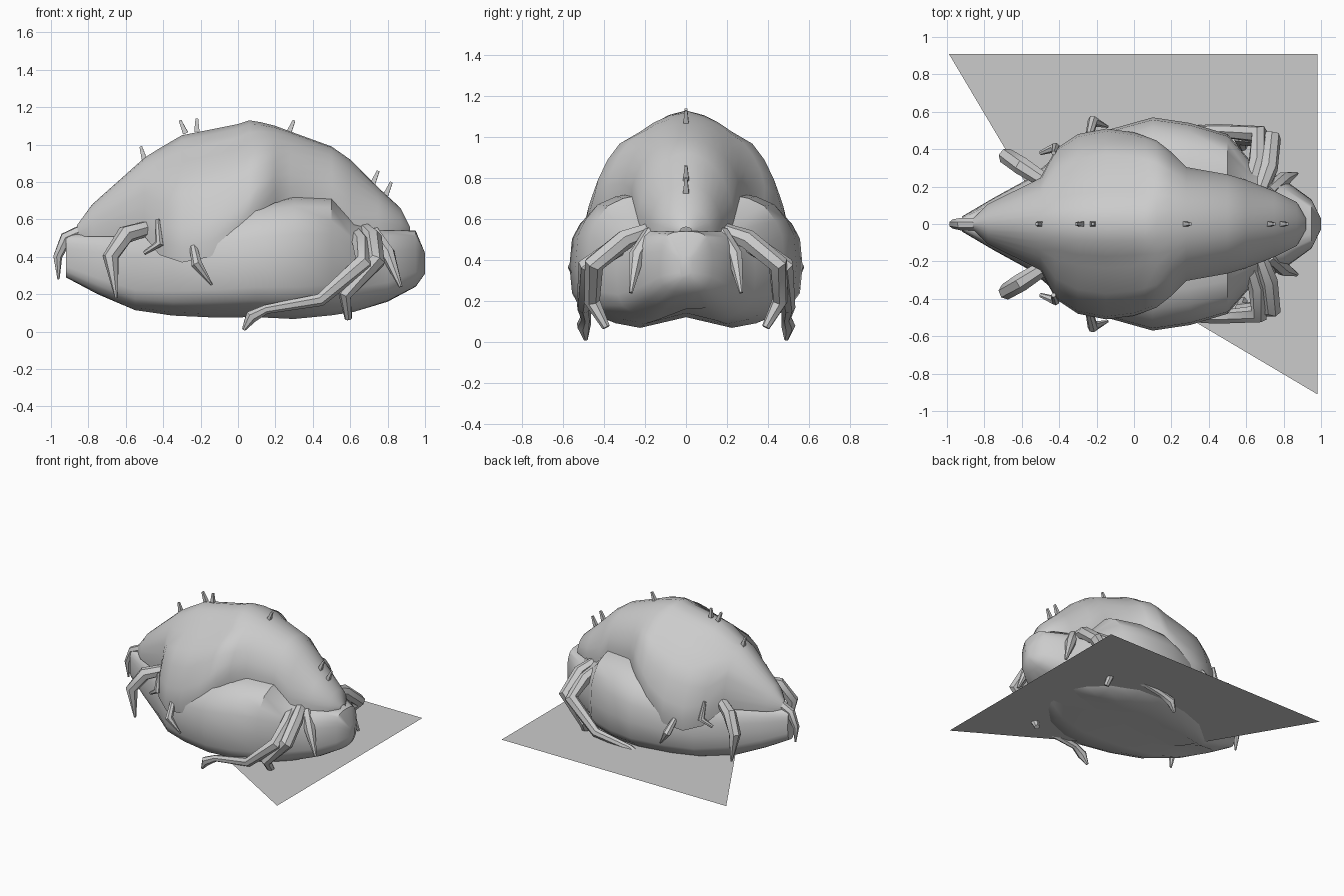
import bpy, bmesh, math
from mathutils import Vector

if "Cube" in bpy.data.objects:
    bpy.data.objects.remove(bpy.data.objects["Cube"])

grey = bpy.data.materials.new("shell_grey")
grey.diffuse_color = (0.6, 0.6, 0.6, 1)
grey.use_nodes = True
grey.node_tree.nodes["Principled BSDF"].inputs["Base Color"].default_value = grey.diffuse_color


def finish(name, bm, smooth=True):
    bmesh.ops.recalc_face_normals(bm, faces=bm.faces[:])
    me = bpy.data.meshes.new(name)
    bm.to_mesh(me)
    bm.free()
    me.materials.append(grey)
    ob = bpy.data.objects.new(name, me)
    bpy.context.collection.objects.link(ob)
    if smooth:
        bpy.ops.object.select_all(action='DESELECT')
        ob.select_set(True)
        bpy.context.view_layer.objects.active = ob
        bpy.ops.object.shade_smooth_by_angle(angle=math.radians(40))
    return ob


def skin(bm, rings, closed):
    vs = [[bm.verts.new(p) for p in r] for r in rings]
    n = len(vs[0])
    for a, b in zip(vs, vs[1:]):
        for i in range(n if closed else n - 1):
            j = (i + 1) % n
            bm.faces.new((a[i], a[j], b[j], b[i]))
    if closed:
        bm.faces.new(vs[0])
        bm.faces.new(vs[-1])


def spow(v, e):
    return math.copysign(abs(v) ** e, v)


# lower body: x, half width, bottom, top
body = [(-.92, .04, .29, .52), (-.75, .14, .2, .53), (-.55, .25, .11, .54),
        (-.35, .42, .08, .6), (-.15, .5, .07, .65), (.1, .57, .07, .71),
        (.3, .54, .06, .74), (.5, .48, .08, .73), (.62, .34, .1, .6),
        (.8, .24, .16, .55), (.95, .13, .24, .54), (1.0, .03, .31, .42)]
bm = bmesh.new()
rings = []
for x, w, lo, hi in body:
    c, h = (lo + hi) / 2, (hi - lo) / 2
    ring = []
    for k in range(24):
        t = 2 * math.pi * k / 24
        s = math.sin(t)
        # lower half boxier and widest low down, with a central groove underneath
        z = c + h * spow(s, .65)
        if k == 18 and -.6 < x < .7:
            z += .06
        ring.append((x, w * spow(math.cos(t), .65), z - (.06 * h if abs(s) < .5 else 0)))
    rings.append(ring)
skin(bm, rings, True)
finish("lower_body", bm)

# domed shell with a scalloped lower edge: x, ridge height, half width, edge height
shell = [(-.86, .57, .03, .51), (-.78, .68, .11, .51), (-.5, .93, .25, .51),
         (-.42, .98, .4, .41), (-.3, 1.05, .48, .37), (-.15, 1.08, .51, .4),
         (0, 1.11, .49, .5), (.06, 1.13, .47, .57), (.12, 1.12, .45, .65),
         (.2, 1.1, .39, .69), (.28, 1.07, .31, .7), (.5, .99, .27, .69),
         (.6, .92, .24, .55), (.75, .77, .18, .54), (.87, .66, .12, .54),
         (.92, .56, .03, .54)]
# shouldered cross-section on the left, rounder dome on the right
shoulder = [(0, 1), (.18, .96), (.34, .88), (.46, .79), (.73, .66), (.86, .49), (.97, .27), (1, .12)]
bm = bmesh.new()
rings = []
for x, top, w, edge in shell:
    f = min(1, max(0, (x - .05) / .2)) if x > -.45 else 1
    half = []
    for i, (sy, sz) in enumerate(shoulder):
        t = math.pi / 2 * i / 8
        py = sy * (1 - f) + math.sin(t) * f
        pz = sz * (1 - f) + math.cos(t) * f
        half.append((w * py, edge + (top - edge) * pz))
    half += [(w * .98, edge), (w * .8, edge + .01)]
    rings.append([(x, -y, z) for y, z in reversed(half[1:])] + [(x, y, z) for y, z in half])
skin(bm, rings, False)
finish("shell", bm)


def limb(name, pts, radii, sides=7):
    """Tapered jointed tube through pts."""
    pts = [Vector(p) for p in pts]
    bm = bmesh.new()
    rings = []
    for i, (p, r) in enumerate(zip(pts, radii)):
        d = (pts[min(i + 1, len(pts) - 1)] - pts[max(i - 1, 0)]).normalized()
        u = d.orthogonal().normalized() if i == 0 else (u - d * u.dot(d)).normalized()
        v = d.cross(u)
        rings.append([p + r * (u * math.cos(a) + v * math.sin(a))
                      for a in [2 * math.pi * k / sides for k in range(sides)]])
    skin(bm, rings, True)
    return finish(name, bm)


# paired legs, given for the front side (-y) and mirrored
legs = {
    "long_leg": ([(.62, -.2, .53), (.66, -.33, .47), (.67, -.48, .37), (.44, -.5, .17),
                  (.15, -.49, .12), (.07, -.5, .08), (.03, -.49, .01)],
                 [.04, .05, .05, .035, .025, .035, .01]),
    "hind_leg": ([(.68, -.19, .54), (.72, -.3, .5), (.74, -.45, .38), (.57, -.46, .2), (.59, -.39, .07)],
                 [.04, .05, .05, .04, .02]),
    "short_leg": ([(.72, -.17, .53), (.8, -.24, .42), (.87, -.27, .24)], [.04, .04, .01]),
    "fore_leg": ([(-.46, -.22, .56), (-.6, -.31, .52), (-.68, -.36, .4), (-.65, -.36, .18)],
                 [.04, .05, .045, .008]),
    "fore_claw": ([(-.43, -.38, .6), (-.42, -.41, .47), (-.5, -.38, .42)], [.012, .025, .012]),
    "side_claw": ([(-.24, -.47, .46), (-.22, -.55, .36), (-.14, -.52, .25)], [.02, .03, .006]),
}
for name, (pts, radii) in legs.items():
    for s, side in ((1, "front"), (-1, "back")):
        limb(name + "_" + side, [(x, y * s, z) for x, y, z in pts], radii)

# single hooked feeler at the left tip
limb("tip_feeler", [(-.83, 0, .54), (-.92, 0, .5), (-.965, 0, .4), (-.96, 0, .28)],
     [.035, .035, .025, .006])

# small spikes along the ridge
for x, z, dx in ((-.5, .92, -.02), (-.28, 1.06, -.03), (-.22, 1.07, 0),
                 (.27, 1.06, .03), (.72, .79, .03), (.79, .73, .03)):
    limb("ridge_spike", [(x, 0, z), (x + dx, 0, z + .07)], [.02, .01], 4)

# thin flat sheet passing under the body
bm = bmesh.new()
bm.faces.new([bm.verts.new((x, y, .125)) for x, y in
              ((-.99, .91), (-.45, 0), (0, -.33), (.98, -.91), (.98, .91))])
finish("flat_sheet", bm, False)
